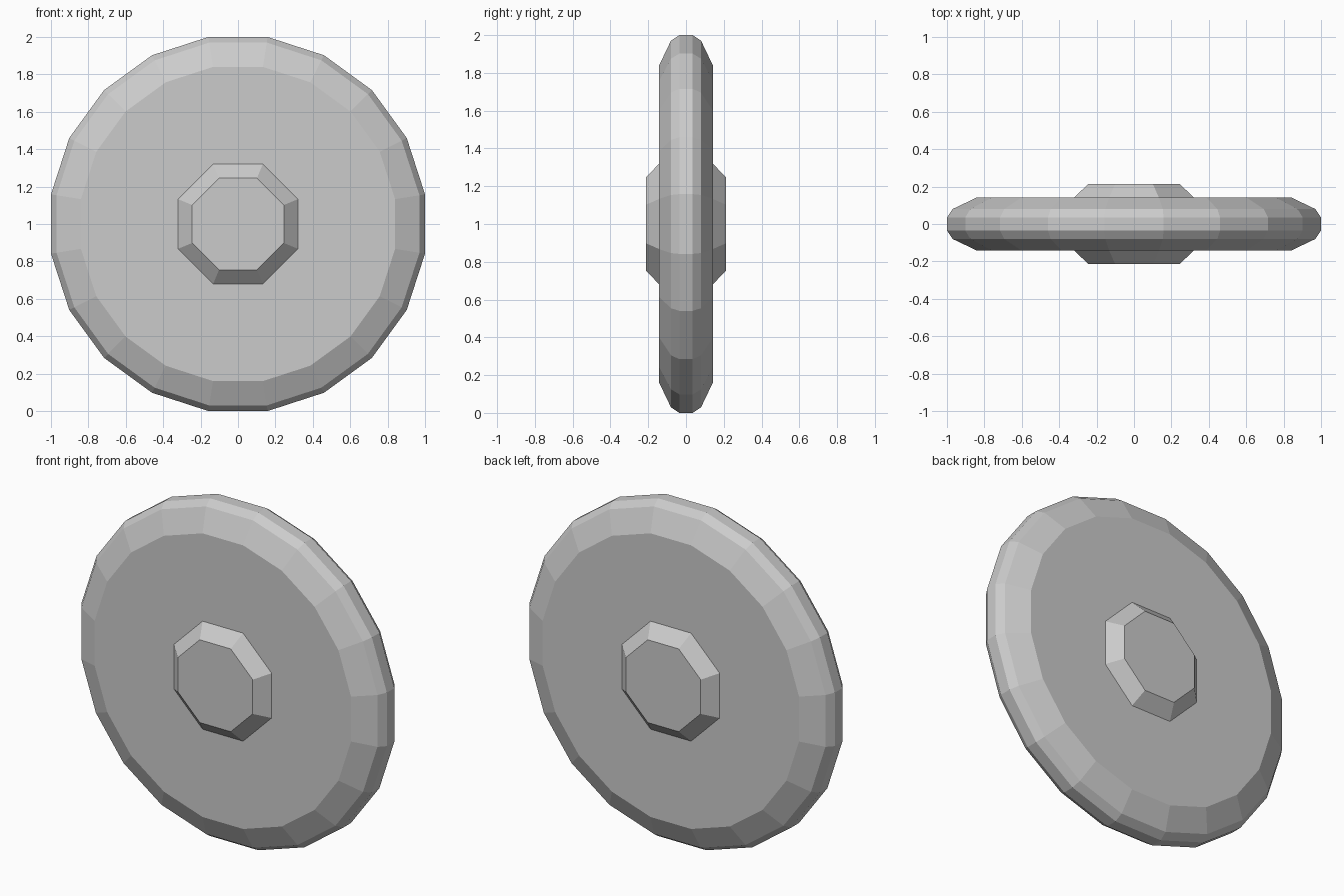
import bpy
import bmesh
import math

if "Cube" in bpy.data.objects:
    bpy.data.objects.remove(bpy.data.objects["Cube"])


def lathe_y(name, sides, profile):
    """Closed faceted solid around the y axis; profile = (apothem, y) pairs."""
    bm = bmesh.new()
    rings = []
    for apothem, y in profile:
        r = apothem / math.cos(math.pi / sides)
        ring = []
        for i in range(sides):
            a = 2 * math.pi * (i + 0.5) / sides
            ring.append(bm.verts.new((r * math.cos(a), y, r * math.sin(a))))
        rings.append(ring)
    for lower, upper in zip(rings, rings[1:]):
        for i in range(sides):
            j = (i + 1) % sides
            bm.faces.new((lower[i], lower[j], upper[j], upper[i]))
    bm.faces.new(rings[0])
    bm.faces.new(rings[-1])
    bmesh.ops.recalc_face_normals(bm, faces=bm.faces)
    mesh = bpy.data.meshes.new(name)
    bm.to_mesh(mesh)
    bm.free()
    obj = bpy.data.objects.new(name, mesh)
    obj.location.z = 1.0
    bpy.context.collection.objects.link(obj)
    return obj


def mirrored(half):
    """Profile from the front face to the middle, repeated to the back."""
    return half + [(r, -y) for r, y in reversed(half)]


# Wheel disc with rounded tread
lathe_y("wheel", 20, mirrored([(0.84, -0.142), (0.97, -0.08), (1.0, -0.035)]))

# Octagonal hub showing on both faces
lathe_y("hub", 8, mirrored([(0.245, -0.213), (0.32, -0.142)]))
